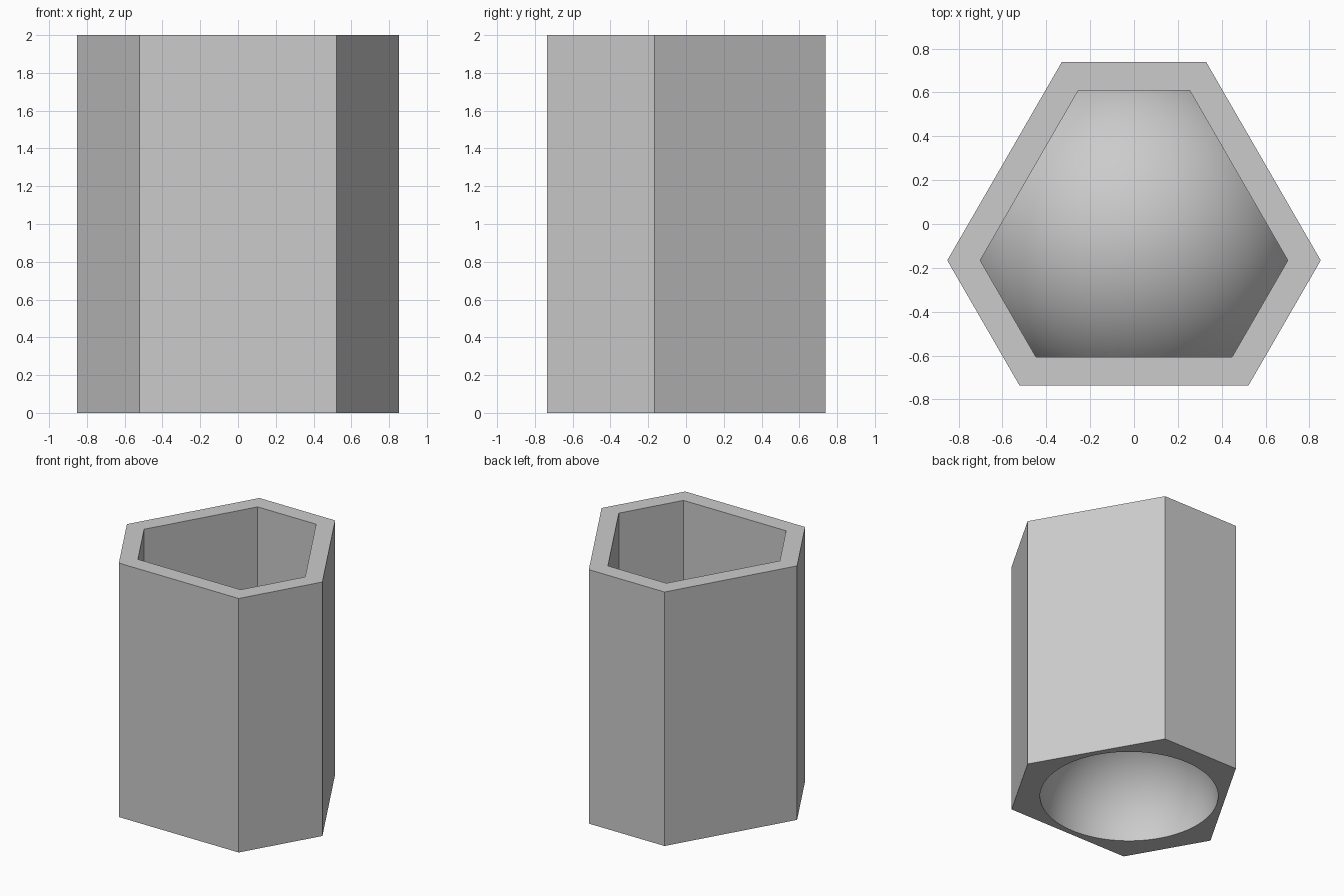
import bpy
import bmesh
import math

if "Cube" in bpy.data.objects:
    bpy.data.objects.remove(bpy.data.objects["Cube"], do_unlink=True)

CENTRE_Y = -0.055   # centre of the three-fold outline
LONG_DIST = 0.682   # centre to each long side
SHORT_DIST = 0.793  # centre to each short side
WALL = 0.13
HOLLOW_RADIUS = 0.636

grey = bpy.data.materials.new("plain grey")
grey.use_nodes = True
colour = (0.6, 0.6, 0.6, 1.0)
grey.diffuse_color = colour
grey.node_tree.nodes["Principled BSDF"].inputs["Base Color"].default_value = colour


def finish(name, bm):
    bmesh.ops.recalc_face_normals(bm, faces=bm.faces[:])
    mesh = bpy.data.meshes.new(name)
    bm.to_mesh(mesh)
    bm.free()
    mesh.materials.append(grey)
    obj = bpy.data.objects.new(name, mesh)
    bpy.context.collection.objects.link(obj)
    return obj


def six_sided_prism(name, inset, bottom, top):
    """Prism with alternating long and short sides, moved inwards by inset."""
    sides = [((LONG_DIST if i % 2 == 0 else SHORT_DIST) - inset,
              math.radians(-90 + 60 * i)) for i in range(6)]
    bm = bmesh.new()
    ring = []
    for i in range(6):
        # corner where two neighbouring sides meet
        d1, a1 = sides[i]
        d2, a2 = sides[(i + 1) % 6]
        det = math.sin(a2 - a1)
        x = (d1 * math.sin(a2) - d2 * math.sin(a1)) / det
        y = (d2 * math.cos(a1) - d1 * math.cos(a2)) / det
        ring.append(bm.verts.new((x, y + CENTRE_Y, bottom)))
    face = bm.faces.new(ring)
    extruded = bmesh.ops.extrude_face_region(bm, geom=[face], use_keep_orig=True)
    for v in extruded["geom"]:
        if isinstance(v, bmesh.types.BMVert):
            v.co.z = top
    return finish(name, bm)


def ball(name, radius):
    bm = bmesh.new()
    bmesh.ops.create_uvsphere(bm, u_segments=96, v_segments=49, radius=radius)
    bmesh.ops.translate(bm, verts=bm.verts[:], vec=(0, CENTRE_Y, 0))
    return finish(name, bm)


def activate(obj):
    bpy.ops.object.select_all(action="DESELECT")
    obj.select_set(True)
    bpy.context.view_layer.objects.active = obj


def subtract(target, cutter):
    mod = target.modifiers.new("cut", "BOOLEAN")
    mod.operation = "DIFFERENCE"
    mod.solver = "EXACT"
    mod.object = cutter
    activate(target)
    bpy.ops.object.modifier_apply(modifier=mod.name)
    bpy.data.objects.remove(cutter, do_unlink=True)


# Outer body
body = six_sided_prism("six_sided_cup", 0, 0, 2)

# Pocket open at the top, with a domed floor
pocket = six_sided_prism("pocket_cutter", WALL, 0.1, 2.2)
subtract(pocket, ball("dome_cutter", HOLLOW_RADIUS + WALL))
subtract(body, pocket)

# Round hollow under the base
subtract(body, ball("hollow_cutter", HOLLOW_RADIUS))

activate(body)
bpy.ops.object.shade_smooth_by_angle(angle=math.radians(30))
